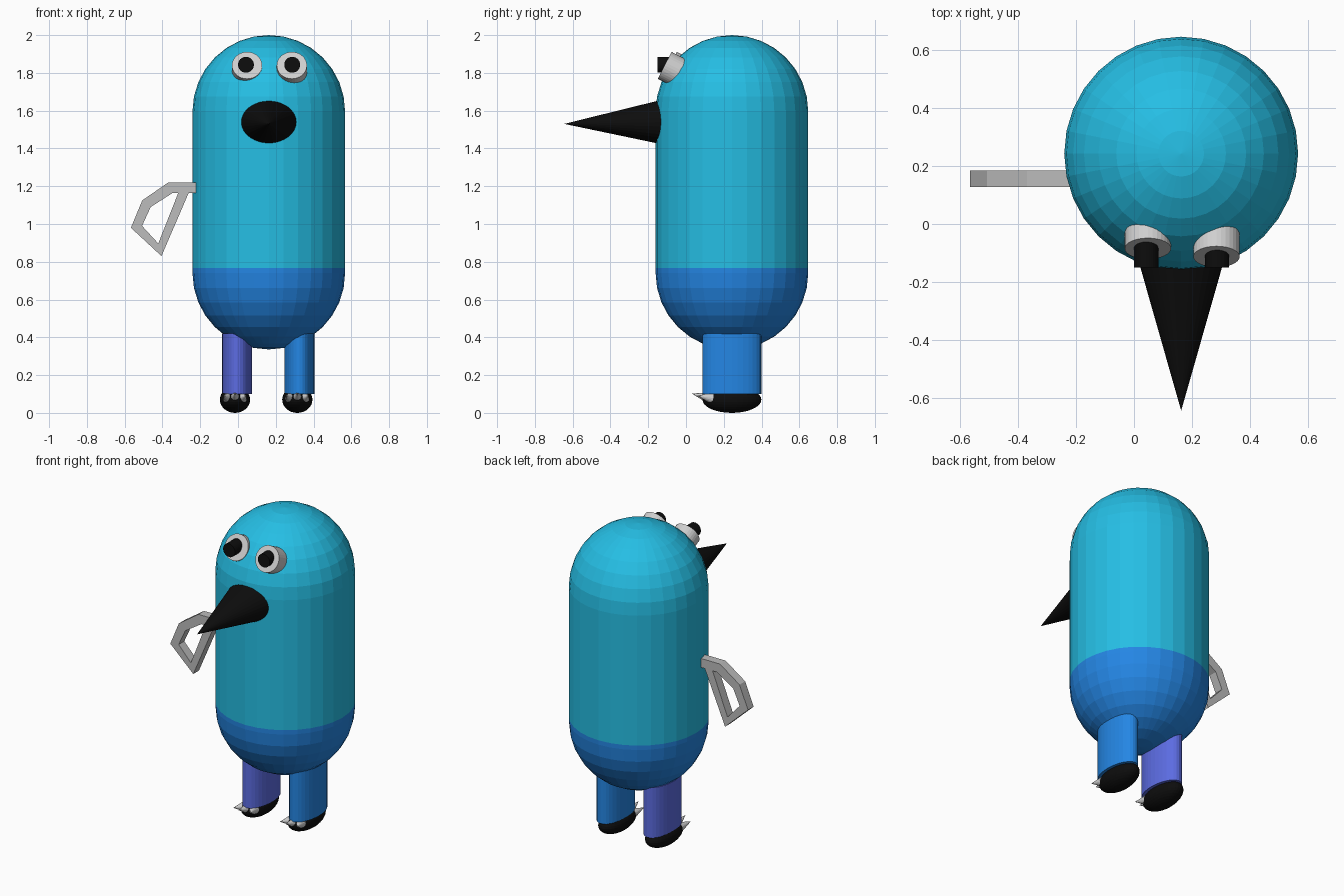
import bpy, bmesh, math
from mathutils import Vector, Matrix

if "Cube" in bpy.data.objects:
    bpy.data.objects.remove(bpy.data.objects["Cube"])


def mat(name, rgb):
    m = bpy.data.materials.new(name)
    lin = [((c / 255 + 0.055) / 1.055) ** 2.4 if c > 10 else c / 255 / 12.92 for c in rgb]
    m.diffuse_color = (*lin, 1)
    m.use_nodes = True
    m.node_tree.nodes["Principled BSDF"].inputs["Base Color"].default_value = m.diffuse_color
    return m


TEAL = mat("teal", (37, 190, 228))
BLUE = mat("blue", (36, 134, 228))
PURPLE = mat("violet_blue", (92, 108, 226))
BLACK = mat("black", (13, 13, 13))
WHITE = mat("pale_grey", (207, 207, 207))
GREY = mat("mid_grey", (188, 188, 188))


def finish(name, bm, *mats):
    bmesh.ops.recalc_face_normals(bm, faces=bm.faces[:])
    me = bpy.data.meshes.new(name)
    bm.to_mesh(me)
    bm.free()
    for m in mats:
        me.materials.append(m)
    ob = bpy.data.objects.new(name, me)
    bpy.context.collection.objects.link(ob)
    return ob


def rod(name, a, b, r1, r2, m, squash=(1, 1), seg=32):
    """Cylinder or cone from a to b; squash scales the cross-section."""
    a, b = Vector(a), Vector(b)
    d = b - a
    bm = bmesh.new()
    bmesh.ops.create_cone(bm, cap_ends=True, segments=seg, radius1=r1, radius2=r2, depth=d.length)
    rot = d.to_track_quat('Z', 'Y').to_matrix().to_4x4()
    bm.transform(Matrix.Translation((a + b) / 2) @ rot @ Matrix.Diagonal((*squash, 1, 1)))
    return finish(name, bm, m)


def ellipsoid(name, c, r, m):
    bm = bmesh.new()
    bmesh.ops.create_uvsphere(bm, u_segments=32, v_segments=16, radius=1)
    bm.transform(Matrix.Translation(c) @ Matrix.Diagonal((*r, 1)))
    return finish(name, bm, m)


CX, CY, R = 0.163, 0.243, 0.404

# Capsule body: lathed profile, blue below the waist
prof = [(R * math.sin(i * math.pi / 16), 0.74 - R * math.cos(i * math.pi / 16)) for i in range(9)]
prof += [(R, 0.768)]
prof += [(R * math.cos(i * math.pi / 16), 1.596 + R * math.sin(i * math.pi / 16)) for i in range(9)]
bm = bmesh.new()
rings = []
for r, z in prof:
    rings.append([bm.verts.new((CX + r * math.cos(k * math.pi / 16), CY + r * math.sin(k * math.pi / 16), z))
                  for k in range(32)])
for lo, hi in zip(rings, rings[1:]):
    for k in range(32):
        j = (k + 1) % 32
        bm.faces.new((lo[k], lo[j], hi[j], hi[k]))
bmesh.ops.remove_doubles(bm, verts=bm.verts[:], dist=1e-4)
for f in bm.faces:
    f.material_index = 1 if f.calc_center_median().z < 0.768 else 0
finish("body", bm, TEAL, BLUE)

# Beak: wide, flattened cone
rod("beak", (CX, -0.09, 1.54), (CX, -0.645, 1.53), 0.158, 0, BLACK, (1, 0.8))

# Eyes tilted upward, with straight pupils
tilt = math.radians(27)
axis = Vector((0, -math.cos(tilt), math.sin(tilt)))
for side, x, y, px in (("left", 0.048, -0.085, 0.042), ("right", 0.285, -0.113, 0.287)):
    c = Vector((x, y, 1.84))
    rod(side + "_eye", c - axis * 0.16, c, 0.08, 0.08, WHITE)
    rod(side + "_pupil", (px, -0.04, 1.843), (px, -0.15, 1.843), 0.042, 0.042, BLACK)

# Handle-like arm on one side: flat outline extruded along y
outer = [(-0.369, 1.22), (-0.507, 1.125), (-0.567, 0.98), (-0.405, 0.83), (-0.262, 1.163)]
inner = [(-0.348, 1.163), (-0.462, 1.09), (-0.508, 0.99), (-0.422, 0.897), (-0.317, 1.163)]
bm = bmesh.new()
o = [bm.verts.new((x, 0.128, z)) for x, z in outer]
n = [bm.verts.new((x, 0.128, z)) for x, z in inner]
for i in range(4):
    bm.faces.new((o[i], o[i + 1], n[i + 1], n[i]))
p, q = (bm.verts.new((-0.21, 0.128, z)) for z in (1.22, 1.163))
bm.faces.new((p, o[0], n[0], n[4], o[4], q))
ext = bmesh.ops.extrude_face_region(bm, geom=bm.faces[:])
bmesh.ops.translate(bm, vec=(0, 0.057, 0),
                    verts=[v for v in ext["geom"] if isinstance(v, bmesh.types.BMVert)])
finish("arm", bm, GREY)

# Oval legs, rounded feet and three claws per foot
for side, x, m in (("left", -0.005, PURPLE), ("right", 0.325, BLUE)):
    leg = ellipsoid  # feet share the same oval footprint as the legs
    bm = bmesh.new()
    bmesh.ops.create_cone(bm, cap_ends=True, segments=32, radius1=1, radius2=1, depth=1)
    bm.transform(Matrix.Translation((x, CY, 0.26)) @ Matrix.Diagonal((0.079, 0.156, 0.32, 1)))
    finish(side + "_leg", bm, m)
    fx = x - 0.011
    ellipsoid(side + "_foot", (fx, CY, 0.07), (0.08, 0.156, 0.07), BLACK)
    for k in (-1, 0, 1):
        base = (fx + 0.034 * k, 0.125 + 0.01 * abs(k), 0.078)
        tip = (fx + 0.06 * k, 0.03 + 0.03 * abs(k), 0.103 - 0.012 * abs(k))
        rod(f"{side}_claw_{k + 2}", base, tip, 0.03, 0, WHITE, seg=16)
